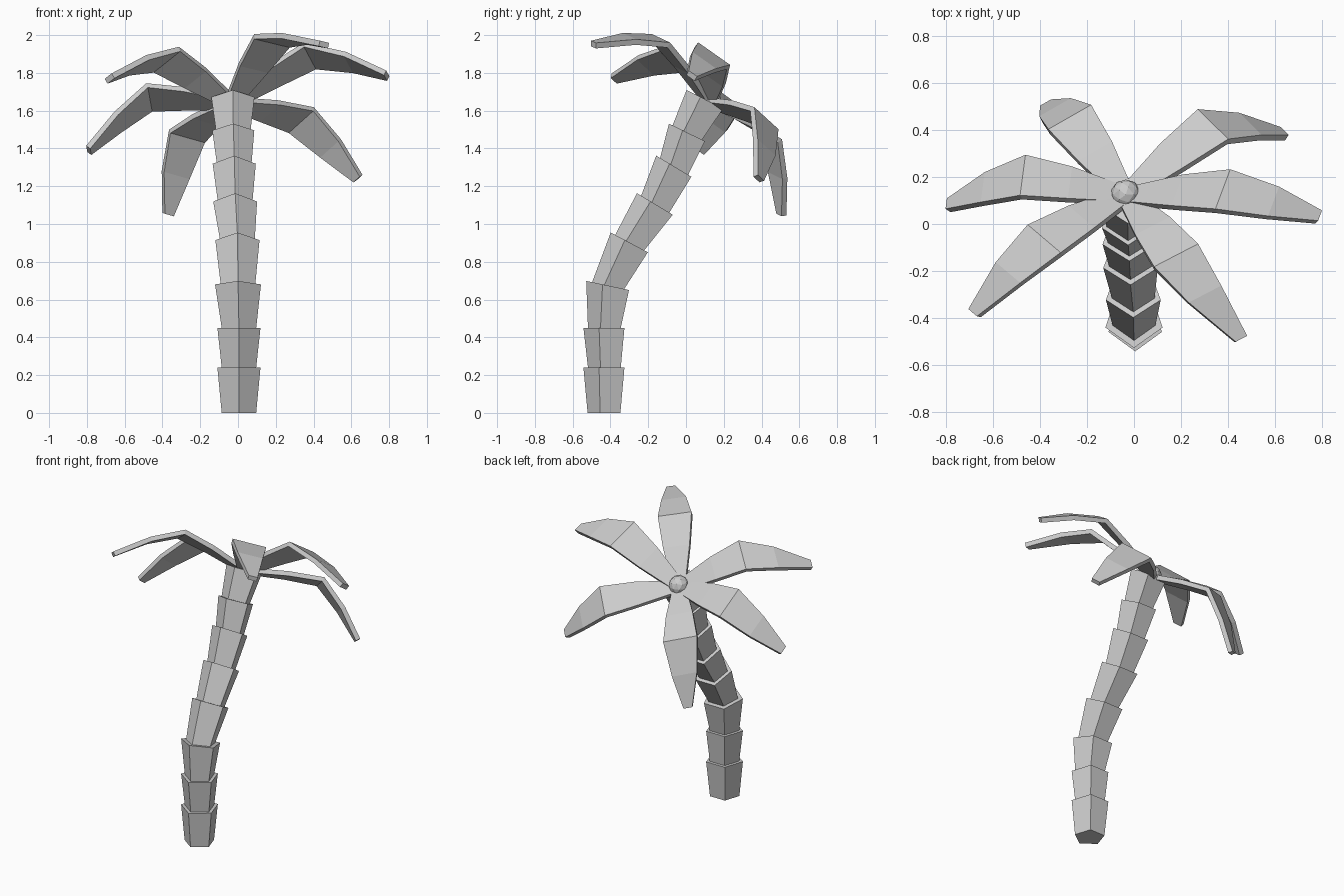
import bpy, bmesh, math
from mathutils import Vector

if "Cube" in bpy.data.objects:
    bpy.data.objects.remove(bpy.data.objects["Cube"])


def loft(name, rings):
    """Closed flat-shaded solid through equal-length rings."""
    bm = bmesh.new()
    vs = [[bm.verts.new(p) for p in ring] for ring in rings]
    n = len(vs[0])
    for a, b in zip(vs, vs[1:]):
        for i in range(n):
            j = (i + 1) % n
            bm.faces.new((a[i], a[j], b[j], b[i]))
    bm.faces.new(vs[0][::-1])
    bm.faces.new(vs[-1])
    bmesh.ops.recalc_face_normals(bm, faces=bm.faces[:])
    me = bpy.data.meshes.new(name)
    bm.to_mesh(me)
    bm.free()
    ob = bpy.data.objects.new(name, me)
    bpy.context.collection.objects.link(ob)
    return ob


def pentagon(center, r, tilt):
    """Five-sided ring, point to the front, leaning backwards by tilt degrees."""
    t = math.radians(tilt)
    ring = []
    for i in range(5):
        a = math.radians(-90 + 72 * i)
        x, y = r * math.cos(a), r * math.sin(a)
        ring.append(Vector(center) + Vector((x, y * math.cos(t), -y * math.sin(t))))
    return ring


# Trunk: stacked flaring pentagonal segments (x, y, z, top radius, tilt)
joints = [
    (.005, -.425, 0, .094, 0), (.005, -.423, .24, .12, 0),
    (.005, -.423, .45, .12, 0), (0, -.403, .672, .128, 12),
    (-.003, -.29, .897, .123, 28), (-.015, -.155, 1.10, .122, 31),
    (-.02, -.055, 1.30, .12, 31), (-.025, .015, 1.48, .117, 26),
    (-.027, .11, 1.655, .12, 27),
]
for i, (lo, hi) in enumerate(zip(joints, joints[1:])):
    loft(f"trunk_segment_{i + 1}",
         [pentagon(lo[:3], .096, lo[4]), pentagon(hi[:3], hi[3], hi[4])])

# Fronds: arching blades around a tilted crown (mid, outer, tip centres)
crown = Vector((-.035, .12, 1.64))
axis = Vector((-.12, .6, .79)).normalized()
fronds = {
    "right": [(.38, .14, 1.89), (.59, .09, 1.855), (.787, .03, 1.785)],
    "back_right": [(.335, .415, 1.55), (.49, .415, 1.40), (.635, .385, 1.24)],
    "back": [(-.27, .445, 1.465), (-.33, .485, 1.26), (-.37, .505, 1.05)],
    "left": [(-.47, .20, 1.67), (-.635, .15, 1.54), (-.79, .08, 1.39)],
    "front_left": [(-.38, -.07, 1.87), (-.53, -.21, 1.84), (-.68, -.38, 1.77)],
    "front_right": [(.18, -.14, 1.97), (.30, -.30, 1.98), (.455, -.49, 1.95)],
}
half_widths = [.045, .085, .108, .08, .028]
for name, pts in fronds.items():
    mid, outer, tip = map(Vector, pts)
    side = axis.cross(mid - crown).normalized()
    path = [crown.lerp(mid, .08), crown.lerp(mid, .55) + axis * .008, mid, outer, tip]
    rings = []
    for k, (p, w) in enumerate(zip(path, half_widths)):
        tangent = path[min(k + 1, 4)] - path[max(k - 1, 0)]
        up = tangent.cross(side).normalized() * .015
        s = side * w
        rings.append([p - s - up, p + s - up, p + s + up, p - s + up])
    loft(f"frond_{name}", rings)

# Crown bud
bpy.ops.mesh.primitive_ico_sphere_add(subdivisions=2, radius=.065,
                                      location=(-.035, .125, 1.65))
bpy.context.object.name = "crown_bud"
